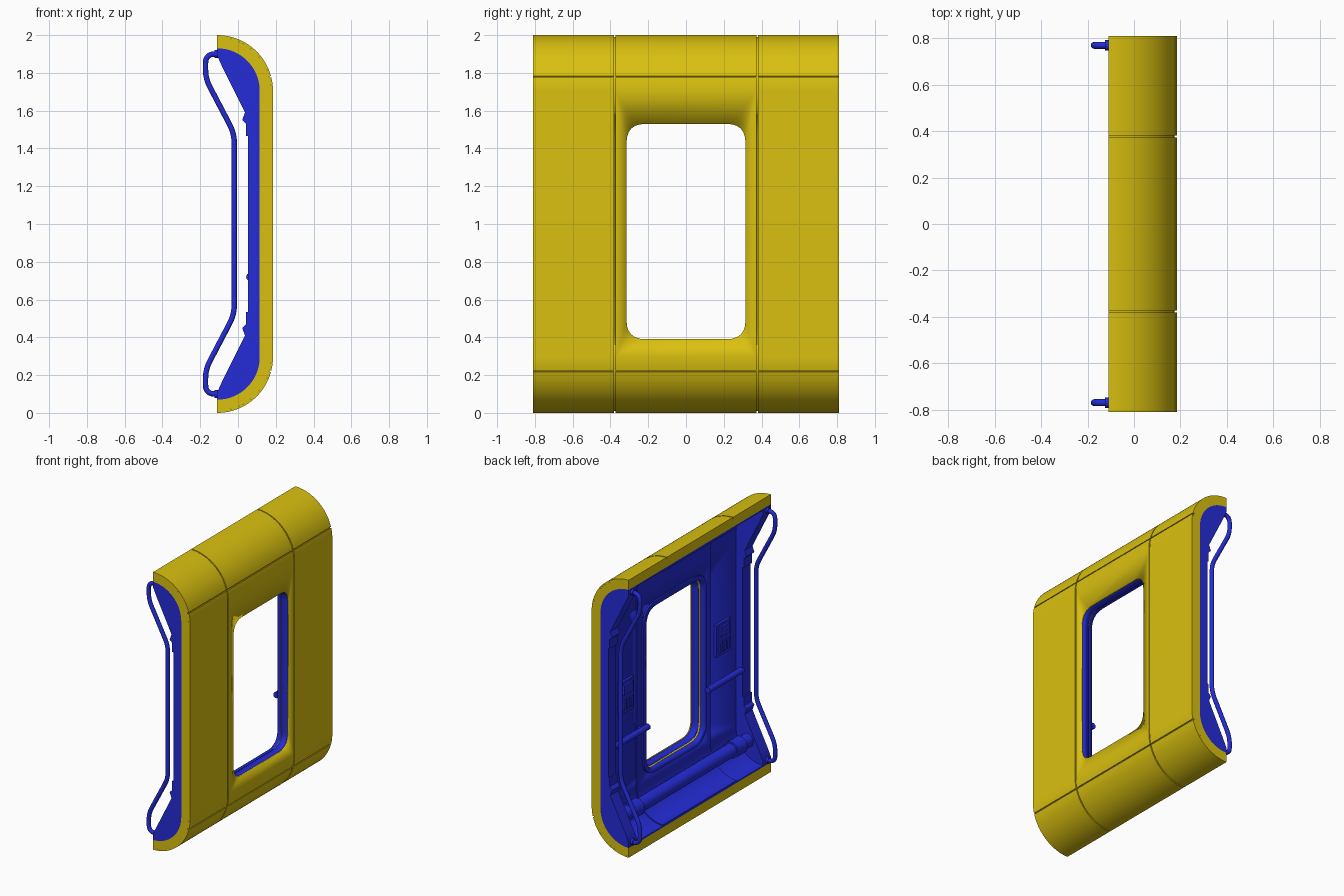
import bpy, bmesh
from math import sin, cos, pi, radians, asin
from mathutils import Vector

if "Cube" in bpy.data.objects:
    bpy.data.objects.remove(bpy.data.objects["Cube"], do_unlink=True)


def material(name, color):
    m = bpy.data.materials.new(name)
    m.use_nodes = True
    m.diffuse_color = color
    m.node_tree.nodes["Principled BSDF"].inputs["Base Color"].default_value = color
    return m


YELLOW = material("yellow", (0.70, 0.53, 0.005, 1))
BLUE = material("blue", (0.018, 0.025, 0.68, 1))

HALF = 0.81           # half width along y
EDGE_X = -0.11        # open edge of the shell
RADIUS = 0.295        # outer corner radius


def finish(ob, mat, angle=30):
    ob.data.materials.append(mat)
    bpy.ops.object.select_all(action='DESELECT')
    ob.select_set(True)
    bpy.context.view_layer.objects.active = ob
    bpy.ops.object.shade_smooth_by_angle(angle=radians(angle))
    return ob


def prism(name, pts, axis, a, b, mat):
    """Extrude a 2D outline: (x, z) along y, or (y, z) along x."""
    bm = bmesh.new()
    put = (lambda p, t: (p[0], t, p[1])) if axis == 'Y' else (lambda p, t: (t, p[0], p[1]))
    near = [bm.verts.new(put(p, a)) for p in pts]
    far = [bm.verts.new(put(p, b)) for p in pts]
    bm.faces.new(near)
    bm.faces.new(far[::-1])
    for i in range(len(pts)):
        j = (i + 1) % len(pts)
        bm.faces.new((near[i], far[i], far[j], near[j]))
    bmesh.ops.recalc_face_normals(bm, faces=bm.faces)
    me = bpy.data.meshes.new(name)
    bm.to_mesh(me)
    bm.free()
    ob = bpy.data.objects.new(name, me)
    bpy.context.collection.objects.link(ob)
    return finish(ob, mat)


def rounded(pts, r, closed=False, n=6):
    """Round the corners of a path of 2D points."""
    pts = [Vector(p) for p in pts]
    out = []
    for i, p in enumerate(pts):
        if not closed and i in (0, len(pts) - 1):
            out.append(p)
            continue
        a = p + (pts[i - 1] - p).normalized() * r
        b = p + (pts[(i + 1) % len(pts)] - p).normalized() * r
        for k in range(n + 1):
            t = k / n
            out.append(a * (1 - t) ** 2 + p * (2 * t * (1 - t)) + b * t * t)
    return out


def arc(depth, start, end, top, n=20):
    """Part of a shell corner, inset by depth."""
    r, cz = RADIUS - depth, (2 - RADIUS if top else RADIUS)
    return [(EDGE_X + r * cos(start + (end - start) * k / n),
             cz + r * sin(start + (end - start) * k / n)) for k in range(n + 1)]


def line(depth, part="all", g=0.0):
    """Shell section line for the whole shell or one of its three bands."""
    if part == "top":
        return arc(depth, pi / 2, SEAM + g, True)
    if part == "bottom":
        return arc(depth, -SEAM - g, -pi / 2, False)
    if part == "middle":
        return arc(depth, SEAM - g, 0, True, 6) + arc(depth, 0, -SEAM + g, False, 6)
    return arc(depth, pi / 2, 0, True) + arc(depth, 0, -pi / 2, False)


def band(name, d0, d1, y0, y1, mat, part="all", g=0.0):
    return prism(name, line(d0, part, g) + line(d1, part, g)[::-1], 'Y', y0, y1, mat)


def window(grow):
    y, z0, z1 = 0.315 + grow, 0.39 - grow, 1.53 + grow
    return rounded([(-y, z0), (y, z0), (y, z1), (-y, z1)], 0.1 + grow, True)


def cut_window(ob, grow):
    cutter = prism("window_cutter", window(grow), 'X', -0.3, 0.4, BLUE)
    m = ob.modifiers.new("window", 'BOOLEAN')
    m.operation, m.solver, m.object = 'DIFFERENCE', 'EXACT', cutter
    bpy.context.view_layer.objects.active = ob
    bpy.ops.object.modifier_move_to_index(modifier=m.name, index=0)
    bpy.ops.object.modifier_apply(modifier=m.name)
    bpy.data.objects.remove(cutter, do_unlink=True)


def rod(name, pts, r, mat):
    """Round bar along 3D points."""
    cu = bpy.data.curves.new(name, 'CURVE')
    cu.dimensions = '3D'
    cu.bevel_depth, cu.bevel_resolution, cu.use_fill_caps = r, 3, True
    s = cu.splines.new('POLY')
    s.points.add(len(pts) - 1)
    for q, p in zip(s.points, pts):
        q.co = (*p, 1)
    ob = bpy.data.objects.new(name, cu)
    bpy.context.collection.objects.link(ob)
    bpy.ops.object.select_all(action='DESELECT')
    ob.select_set(True)
    bpy.context.view_layer.objects.active = ob
    bpy.ops.object.convert(target='MESH')
    return finish(bpy.context.object, mat, 40)


def box(name, lo, hi, mat):
    outline = [(lo[0], lo[2]), (hi[0], lo[2]), (hi[0], hi[2]), (lo[0], hi[2])]
    return prism(name, outline, 'Y', lo[1], hi[1], mat)


# Outer shell: a core covered by panels with narrow seams
SEAM = asin(0.075 / RADIUS)
core = band("shell_core", 0.01, 0.07, -HALF, HALF, YELLOW)
cut_window(core, 0.01)
JOINT, GAP = 0.377, 0.004
for side, y0, y1 in (("right", -HALF, -JOINT - GAP), ("centre", -JOINT + GAP, JOINT - GAP),
                     ("left", JOINT + GAP, HALF)):
    for part in ("top", "middle", "bottom"):
        panel = band(f"{side}_{part}_panel", 0, 0.01, y0, y1, YELLOW, part, GAP / RADIUS)
        if (side, part) == ("centre", "middle"):
            cut_window(panel, 0)

# Inner lining, thicker across the centre
lining = band("inner_lining", 0.07, 0.08, -0.8, 0.8, BLUE)
cut_window(lining, 0.02)
centre = band("centre_lining", 0.075, 0.088, -0.42, 0.42, BLUE)
cut_window(centre, 0.02)

# Stepped window surround
for name, inner, outer, x0, x1 in (("window_sleeve", 0, 0.02, 0.125, 0.177),
                                   ("window_frame", 0.014, 0.045, 0.085, 0.126)):
    ring = prism(name, window(outer), 'X', x0, x1, BLUE)
    cut_window(ring, inner)

# Inner outline of the end ribs, upper half then mirrored
half_rib = [(EDGE_X, 1.89), (-0.085, 1.835), (0.037, 1.59), (0.022, 1.55),
            (0.042, 1.53), (0.042, 1.465), (0.052, 1.465)]
rib = half_rib + [(x, 2 - z) for x, z in reversed(half_rib)]
# Handrail path, upper half then mirrored
half_rail = [(-0.10, 1.90), (-0.172, 1.90), (-0.172, 1.77), (-0.02, 1.48)]
rail = rounded(half_rail + [(x, 2 - z) for x, z in reversed(half_rail)], 0.05)

for s, side in ((-1, "right"), (1, "left")):
    prism(f"{side}_end_rib", line(0.07) + rib[::-1], 'Y', s * 0.72, s * HALF, BLUE)
    rod(f"{side}_handrail", [(p.x, s * 0.77, p.y) for p in rail], 0.015, BLUE)
    for z, level in ((1.90, "upper"), (0.10, "lower")):
        rod(f"{side}_{level}_rail_collar", [(-0.125, s * 0.77, z), (-0.08, s * 0.77, z)], 0.022, BLUE)
    # Short grab bar with its mounts
    rod(f"{side}_grab_bar", [(0.065, s * 0.34, 0.72), (0.065, s * 0.73, 0.72)], 0.022, BLUE)
    rod(f"{side}_grab_mount", [(0.065, s * 0.40, 0.72), (0.11, s * 0.40, 0.72)], 0.014, BLUE)
    # Control box with raised blocks
    y0, y1 = sorted((s * 0.47, s * 0.63))
    box(f"{side}_control_box", (0.085, y0, 0.90), (0.11, y1, 1.13), BLUE)
    box(f"{side}_control_screen", (0.07, y0 + 0.03, 1.04), (0.09, y1 - 0.03, 1.11), BLUE)
    for k in range(3):
        a = y0 + 0.025 + k * 0.04
        box(f"{side}_control_key_{k + 1}", (0.073, a, 0.93), (0.09, a + 0.028, 1.0), BLUE)
    # Roller end collars
    rod(f"{side}_roller_collar", [(0.015, s * 0.53, 0.23), (0.015, s * 0.64, 0.23)], 0.062, BLUE)

# Roller along the lower corner
rod("lower_roller", [(0.015, -0.73, 0.23), (0.015, 0.73, 0.23)], 0.05, BLUE)
